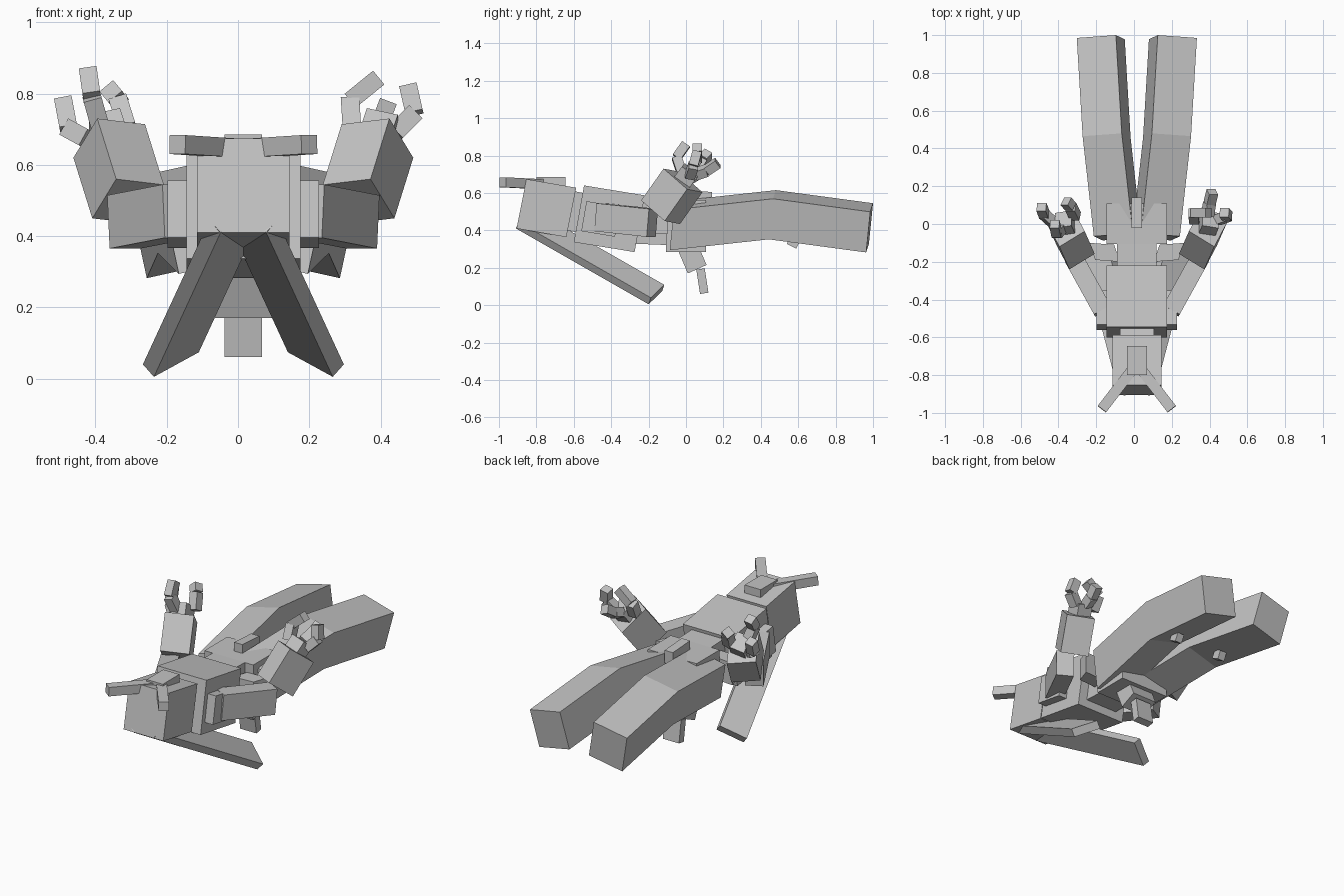
import bpy
import bmesh
from mathutils import Vector

cube = bpy.data.objects.get("Cube")
if cube:
    bpy.data.objects.remove(cube, do_unlink=True)

AXIS = 0.015  # plane of symmetry

grey = bpy.data.materials.new("light_grey")
grey.use_nodes = True
COLOUR = (0.55, 0.55, 0.55, 1)
grey.diffuse_color = COLOUR
grey.node_tree.nodes["Principled BSDF"].inputs["Base Color"].default_value = COLOUR


def loft(name, rings):
    """Skin a chain of four-cornered rings and close both ends."""
    bm = bmesh.new()
    loops = [[bm.verts.new(p) for p in ring] for ring in rings]
    for a, b in zip(loops, loops[1:]):
        for i in range(4):
            j = (i + 1) % 4
            bm.faces.new((a[i], a[j], b[j], b[i]))
    bm.faces.new(loops[0])
    bm.faces.new(loops[-1])
    bmesh.ops.recalc_face_normals(bm, faces=bm.faces)
    mesh = bpy.data.meshes.new(name)
    bm.to_mesh(mesh)
    bm.free()
    mesh.materials.append(grey)
    obj = bpy.data.objects.new(name, mesh)
    bpy.context.collection.objects.link(obj)
    return obj


def ring(corner, u, v):
    c, u, v = Vector(corner), Vector(u), Vector(v)
    return [c, c + u, c + u + v, c + v]


def block(name, corner, u, v, w):
    """Box from one corner and three edges."""
    c = Vector(corner)
    return loft(name, [ring(c, u, v), ring(c + Vector(w), u, v)])


def slab(name, half, corner, v, w):
    """Box centred on the symmetry plane, with a side profile in y and z."""
    return block(name, (AXIS - half, *corner), (2 * half, 0, 0), (0, *v), (0, *w))


def bar(name, start, end, width, height, up=(0, 0, 1)):
    """Box running from one point to another."""
    a, b = Vector(start), Vector(end)
    d = (b - a).normalized()
    side = d.cross(Vector(up)).normalized() * width
    top = side.cross(d).normalized() * height
    return block(name, a - side / 2 - top / 2, side, top, b - a)


def mirrored(obj):
    """Copy to the other side of the symmetry plane."""
    copy = obj.copy()
    copy.data = obj.data.copy()
    copy.name = obj.name.replace("left", "right")
    for v in copy.data.vertices:
        v.co.x = 2 * AXIS - v.co.x
    copy.data.flip_normals()
    bpy.context.collection.objects.link(copy)


# Head, neck and trunk
slab("head", 0.13, (-0.906, 0.41), (0.053, 0.264), (0.266, -0.046))
slab("neck", 0.09, (-0.64, 0.40), (0.04, 0.21), (0.10, -0.02))
slab("chest", 0.16, (-0.60, 0.337), (0.055, 0.303), (0.325, -0.053))
slab("waist", 0.105, (-0.31, 0.33), (0.03, 0.24), (0.25, -0.01))
slab("pelvis", 0.16, (-0.107, 0.283), (0, 0.28), (0.215, 0))
slab("back_knob", 0.027, (-0.02, 0.54), (0, 0.075), (0.16, -0.01))
slab("loin_guard", 0.08, (-0.05, 0.31), (0.06, -0.14), (0.10, 0.045))
slab("loin_tip", 0.053, (0.055, 0.19), (0.02, -0.13), (0.045, 0.007))

# Crest on the head
slab("crest_base", 0.053, (-0.80, 0.625), (0, 0.06), (0.155, 0))
mirrored(bar("left_crest_arm", (AXIS, -0.74, 0.645), (0.2, -0.98, 0.657), 0.056, 0.053))

# Long blades swept back under the chin
mirrored(block("left_chin_blade", (0.266, -0.2, 0.005), (0.031, 0.012, 0.035),
               (-0.126, 0.072, 0.069), (-0.187, -0.709, 0.405)))

# Shoulders and arms
mirrored(block("left_shoulder", (AXIS + 0.12, -0.56, 0.396), (0.093, 0, 0),
               (0.028, 0.16, 0) and (0, 0.028, 0.16), (0, 0.18, -0.03)))
mirrored(bar("left_upper_arm", (AXIS + 0.18, -0.46, 0.47), (0.35, -0.18, 0.44), 0.1, 0.15))
mirrored(block("left_forearm", (AXIS + 0.41, -0.12, 0.73), (-0.134, 0.082, -0.016),
               (0.067, 0.126, -0.11), (-0.053, -0.12, -0.17)))
mirrored(bar("left_palm", (0.385, -0.02, 0.66), (0.405, 0.025, 0.72), 0.1, 0.09, (1, 0, 0)))
mirrored(block("left_hip_flap", (AXIS + 0.09, -0.2, 0.38), (0.13, 0.01, 0),
               (0.03, 0.09, 0), (0, 0, 0.13)))

# Fingers: base, knuckle and tip
HANDS = {
    "left": [((0.44, 0.02, 0.69), (0.495, 0.04, 0.745), (0.478, 0.06, 0.82)),
             ((0.32, 0.02, 0.70), (0.315, 0.06, 0.78), (0.395, 0.06, 0.845)),
             ((0.39, 0.05, 0.70), (0.40, 0.11, 0.72), (0.415, 0.17, 0.76))],
    "right": [((-0.42, 0.0, 0.67), (-0.475, 0.05, 0.70), (-0.49, 0.09, 0.78)),
              ((-0.385, -0.02, 0.70), (-0.41, -0.05, 0.79), (-0.42, 0.0, 0.86)),
              ((-0.31, 0.04, 0.70), (-0.335, 0.09, 0.78), (-0.36, 0.12, 0.81))],
}
for side, fingers in HANDS.items():
    for n, (base, knuckle, tip) in enumerate(fingers, 1):
        bar(f"{side}_finger_{n}_lower", base, knuckle, 0.052, 0.052, (0, 1, 0))
        bar(f"{side}_finger_{n}_upper", knuckle, tip, 0.05, 0.05, (0, 1, 0))

# Legs, bent at the knee: inner top corner of each section
across, down = (0.207, -0.015, -0.046), (-0.047, -0.022, -0.217)
sections = [(0.021, -0.05, 0.557), (0.08, 0.48, 0.615), (0.111, 1.0, 0.545)]
mirrored(loft("left_leg", [ring((AXIS + x, y, z), across, down) for x, y, z in sections]))
mirrored(bar("left_calf_stud", (0.17, 0.55, 0.35), (0.17, 0.6, 0.325), 0.045, 0.05))
